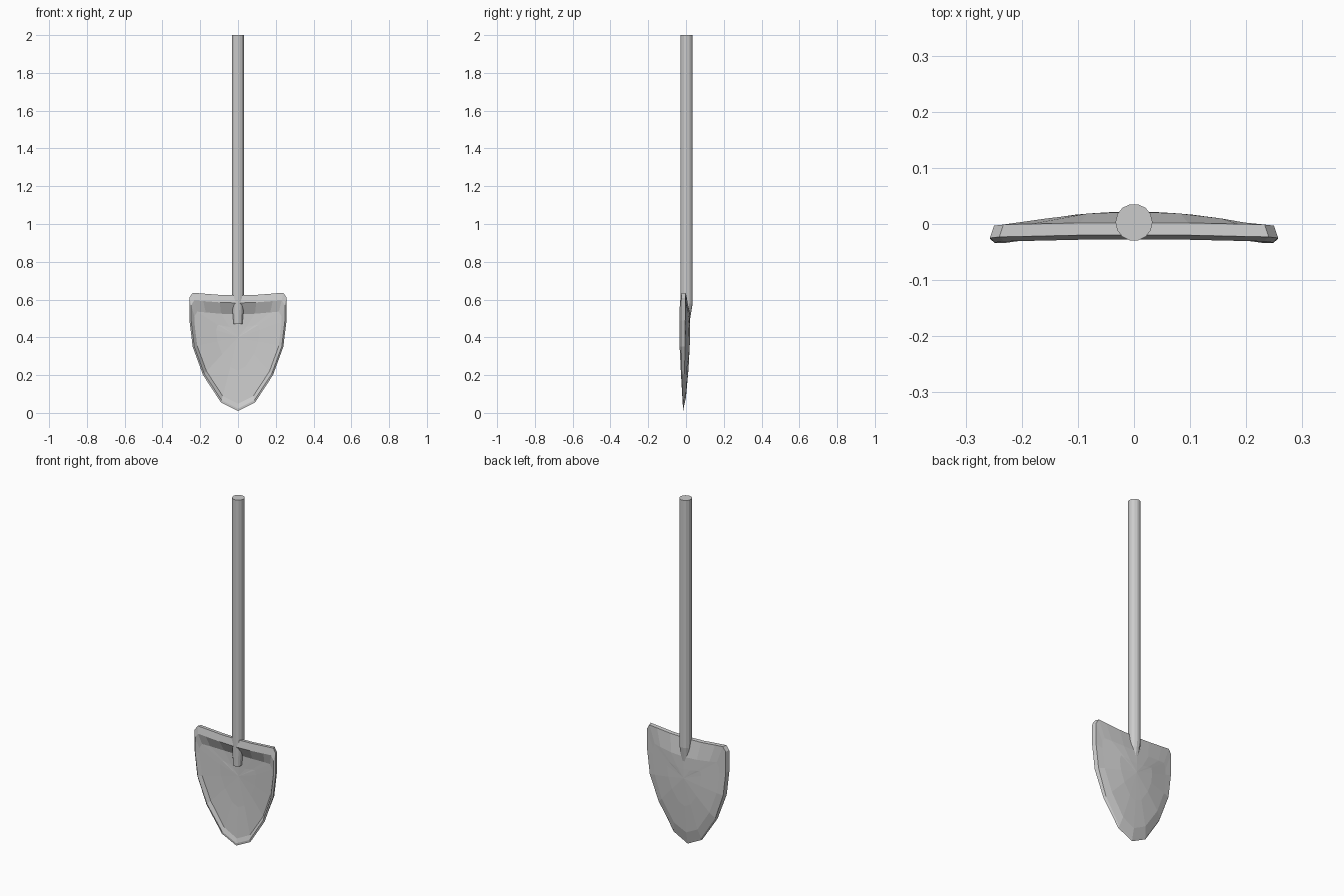
import bpy
import bmesh
import math

if "Cube" in bpy.data.objects:
    bpy.data.objects.remove(bpy.data.objects["Cube"])

grey = bpy.data.materials.new("plain grey")
grey.use_nodes = True
colour = (0.6, 0.6, 0.6, 1)
grey.diffuse_color = colour
grey.node_tree.nodes["Principled BSDF"].inputs["Base Color"].default_value = colour


def finish(bm, name):
    bmesh.ops.recalc_face_normals(bm, faces=bm.faces)
    mesh = bpy.data.meshes.new(name)
    bm.to_mesh(mesh)
    bm.free()
    mesh.materials.append(grey)
    obj = bpy.data.objects.new(name, mesh)
    bpy.context.collection.objects.link(obj)
    return obj


def bridge(bm, a, b):
    n = len(a)
    for i in range(n):
        j = (i + 1) % n
        bm.faces.new((a[i], a[j], b[j], b[i]))


def fan(bm, ring, point):
    tip = bm.verts.new(point)
    for i in range(len(ring)):
        bm.faces.new((ring[i], ring[(i + 1) % len(ring)], tip))


# Blade: half outline from the top middle round to the tip (x, z, edge y)
outline = [(0, .622, -.02), (.1, .625, -.02), (.19, .632, -.022),
           (.24, .636, -.023), (.257, .61, -.025), (.257, .49, -.026),
           (.24, .35, -.026), (.185, .2, -.022), (.09, .055, -.017),
           (0, .01, -.015)]
mid_z = 0.4


def ring(bm, side, drop, y_of):
    """Mirrored ring, scaled sideways by side and lowered at the top by drop."""
    half = []
    for x, z, y in outline:
        if z > 0.5:
            nz = z - drop * (1 if z > 0.6 else 0.6)
        else:
            nz = mid_z + (z - mid_z) * side
        nx = x * side
        half.append((nx, y_of(nx, nz, y), nz))
    mirrored = [(-x, y, z) for x, y, z in half[-2:0:-1]]
    return [bm.verts.new(p) for p in half + mirrored]


def fade(z):
    return min(1, max(0, z / 0.35))


def back(x, z, y):
    bow = 0.022 - 0.5 * x * x
    return -.013 + (bow + .013) * fade(z) ** 0.7


def floor(x, z, y):
    return back(x, z, y) - 0.004 - 0.012 * fade(z)


bm = bmesh.new()
edge = ring(bm, 1, 0, lambda x, z, y: y)
# Front: raised lip, sloping inner wall, dished floor
lip = ring(bm, .965, .04, lambda x, z, y: y - .008 * fade(z))
pan = ring(bm, .9, .1, floor)
pan_inner = ring(bm, .45, .17, floor)
for a, b in ((edge, lip), (lip, pan), (pan, pan_inner)):
    bridge(bm, a, b)
fan(bm, pan_inner, (0, floor(0, mid_z, 0), mid_z))
# Back: thin top edge, bevel, bowed shell
rear = ring(bm, .97, .002, lambda x, z, y: y + .022 * fade(z))
shell = ring(bm, .82, .1, back)
shell_inner = ring(bm, .42, .17, back)
for a, b in ((edge, rear), (rear, shell), (shell, shell_inner)):
    bridge(bm, a, b)
fan(bm, shell_inner, (0, back(0, mid_z, 0), mid_z))
finish(bm, "blade")

# Handle: straight pole whose lower end tapers into the blade
bm = bmesh.new()
sides = 14
loops = []
for z, radius, y in ((.47, .023, -.005), (.58, .033, .003), (2, .033, .003)):
    loops.append([bm.verts.new((radius * math.cos(a), y + radius * math.sin(a), z))
                  for a in (math.tau * i / sides for i in range(sides))])
for a, b in zip(loops, loops[1:]):
    bridge(bm, a, b)
bm.faces.new(loops[0])
bm.faces.new(loops[-1])
finish(bm, "handle")
